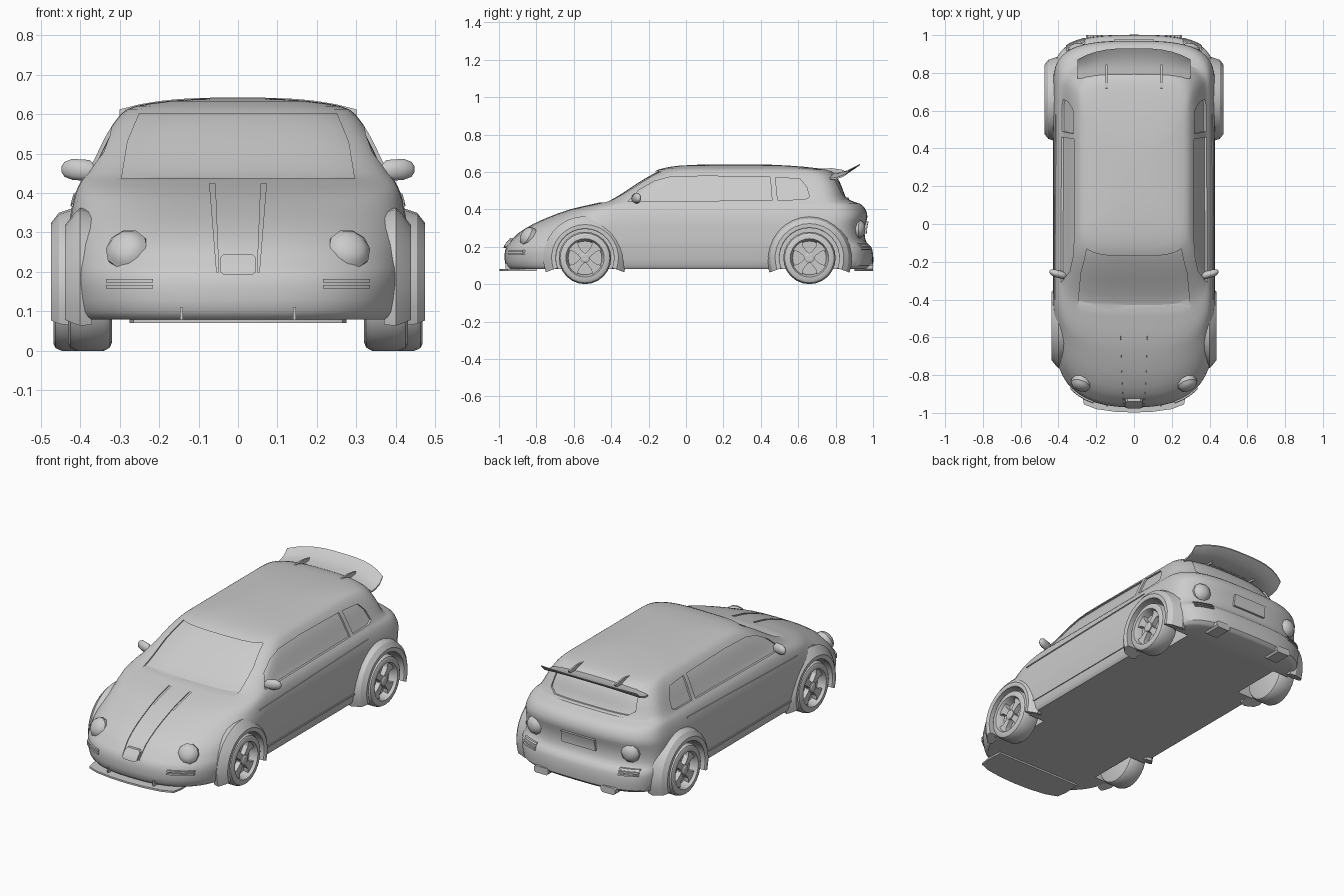
import bpy, bmesh
from math import sin, cos, pi, radians
from mathutils import Vector, Matrix
from mathutils.bvhtree import BVHTree

if "Cube" in bpy.data.objects:
    bpy.data.objects.remove(bpy.data.objects["Cube"])


def finish(bm, name, angle=30):
    bmesh.ops.remove_doubles(bm, verts=bm.verts, dist=1e-5)
    bmesh.ops.recalc_face_normals(bm, faces=bm.faces)
    me = bpy.data.meshes.new(name)
    bm.to_mesh(me)
    bm.free()
    ob = bpy.data.objects.new(name, me)
    bpy.context.collection.objects.link(ob)
    smooth(ob, angle)
    return ob


def smooth(ob, angle=30):
    bpy.ops.object.select_all(action='DESELECT')
    bpy.context.view_layer.objects.active = ob
    ob.select_set(True)
    bpy.ops.object.shade_smooth_by_angle(angle=radians(angle))


def loft(bm, rings, closed=False):
    """Skin a list of point loops; cap the ends unless the loft closes on itself."""
    vs = [[bm.verts.new(p) for p in r] for r in rings]
    n = len(vs[0])
    for i in range(len(vs) - (0 if closed else 1)):
        a, b = vs[i], vs[(i + 1) % len(vs)]
        for j in range(n):
            bm.faces.new((a[j], a[(j + 1) % n], b[(j + 1) % n], b[j]))
    if not closed:
        bm.faces.new(vs[0])
        bm.faces.new(vs[-1])


def prism(bm, axis, pts, a, b, mirror=True):
    """Extrude a 2D outline along an axis, optionally on both sides of the car."""
    make = {'x': lambda p, d: (d, p[0], p[1]), 'y': lambda p, d: (p[0], d, p[1]),
            'z': lambda p, d: (p[0], p[1], d)}[axis]
    for s in ((1, -1) if mirror else (1,)):
        loft(bm, [[Vector(make(p, d)) * Vector((1, 1, 1)).length / 3 ** .5 if s > 0 else
                   Vector((-make(p, d)[0], *make(p, d)[1:])) for p in pts] for d in (a, b)])


def boolean(ob, other, op):
    m = ob.modifiers.new(op, 'BOOLEAN')
    m.operation, m.solver, m.object = op, 'EXACT', other
    bpy.context.view_layer.objects.active = ob
    bpy.ops.object.modifier_apply(modifier=m.name)
    bpy.data.objects.remove(other)


# Body levels: z, front y, front curve depth, front squareness, rear y, rear depth, half width
LEVELS = [(.08, -.945, .40, 2.6, .975, .22, .400), (.10, -.965, .40, 2.6, 1.0, .22, .412),
          (.16, -.97, .40, 2.6, 1.0, .22, .422), (.20, -.96, .41, 2.6, .99, .22, .426),
          (.225, -.94, .42, 2.6, .965, .22, .428), (.27, -.90, .43, 2.6, .955, .22, .428),
          (.32, -.82, .43, 2.6, .96, .22, .427), (.36, -.73, .38, 2.6, .97, .22, .422),
          (.40, -.62, .28, 2.8, .96, .22, .412), (.43, -.49, .20, 3.2, .93, .20, .398),
          (.45, -.42, .18, 3.5, .875, .18, .382), (.50, -.335, .18, 3.5, .85, .16, .357),
          (.55, -.26, .18, 3.5, .83, .16, .332), (.60, -.175, .18, 3.5, .79, .16, .297),
          (.62, -.12, .18, 3.2, .70, .20, .26), (.633, -.04, .16, 3, .56, .18, .18),
          (.64, .1, .12, 3, .42, .12, .08)]


def outline(z, yf, df, n, yr, dr, w, m=12):
    half = []
    for i in range(m + 1):
        t = pi / 2 * i / m
        half.append((w * sin(t) ** (2 / n), yf + df * (1 - max(cos(t), 0) ** (2 / n))))
    half += [(w, yf + df + (yr - dr - yf - df) * k / 6) for k in range(1, 6)]
    for i in range(m, -1, -1):
        t = pi / 2 * i / m
        half.append((w * sin(t) ** (2 / 3), yr - dr * (1 - max(cos(t), 0) ** (2 / 3))))
    return [(x, y, z) for x, y in half] + [(-x, y, z) for x, y in half[-2:0:-1]]


def body_mesh(offset=0.0):
    rings = []
    for i in range(len(LEVELS) - 1):
        p = [LEVELS[min(max(i + k, 0), len(LEVELS) - 1)] for k in (-1, 0, 1, 2)]
        for t in (0, .5):
            rings.append([b + (.5 * t * (c - a + t * (2 * a - 5 * b + 4 * c - d + t * (3 * (b - c) + d - a))))
                          for a, b, c, d in zip(*p)])
    rings.append(LEVELS[-1])
    bm = bmesh.new()
    loft(bm, [outline(*r) for r in rings])
    bmesh.ops.recalc_face_normals(bm, faces=bm.faces)
    bm.normal_update()
    for v, nrm in [(v, v.normal.copy()) for v in bm.verts]:
        v.co += nrm * offset
    return bm


tmp = body_mesh()
TREE = BVHTree.FromBMesh(tmp)
tmp.free()


def on_body(x, z, front=True):
    s = -1 if front else 1
    loc, nrm, _, _ = TREE.ray_cast(Vector((x, 2 * s, z)), Vector((0, -s, 0)))
    return loc, nrm


def recess(ob, prisms, depth):
    bm = bmesh.new()
    for args in prisms:
        prism(bm, *args)
    cut = finish(bm, 'cutter')
    boolean(cut, finish(body_mesh(-depth), 'core'), 'DIFFERENCE')
    boolean(ob, cut, 'DIFFERENCE')


def raised(name, prisms, height):
    bm = bmesh.new()
    for args in prisms:
        prism(bm, *args)
    ob = finish(bm, name)
    boolean(ob, finish(body_mesh(height), 'shell'), 'INTERSECT')
    smooth(ob)


def rect(a0, a1, b0, b1):
    return [(a0, b0), (a1, b0), (a1, b1), (a0, b1)]


# Body shell with windows, intakes and wheel wells cut in
body = finish(body_mesh(), 'body')
side_glass = [(-.31, .442), (-.25, .505), (-.17, .55), (-.09, .572), (.1, .578), (.45, .572), (.46, .448)]
quarter_glass = [(.49, .45), (.478, .571), (.61, .562), (.645, .52), (.66, .465), (.63, .452)]
windscreen = [(-.295, .437), (.295, .437), (.28, .53), (.25, .602), (-.25, .602), (-.28, .53)]
rear_glass = [(-.23, .462), (.23, .462), (.265, .485), (.255, .57), (.235, .585), (-.235, .585), (-.255, .57), (-.265, .485)]
recess(body, [('x', side_glass, .2, .6), ('x', quarter_glass, .2, .6),
              ('y', windscreen, -1, .1, False), ('y', rear_glass, .6, 1.2, False)], .009)
recess(body, [('y', [(.072, .424), (.058, .424), (.049, .2), (.054, .2)], -1.2, -.4)], .005)
recess(body, [('y', [(-.19, .06), (.19, .06), (.172, .14), (.145, .165), (-.145, .165), (-.172, .14)], -1.2, -.8, False),
              ('y', [(.31, .085), (.375, .085), (.365, .145), (.31, .155)], -1.2, -.7)], .035)

WHEELS = [('front', -.54, .375, .155, .438), ('rear', .66, .412, .16, .474)]
bm = bmesh.new()
for _, wy, _, ri, _ in WHEELS:
    prism(bm, 'x', [(wy + ri * cos(2 * pi * k / 32), .14 + ri * sin(2 * pi * k / 32)) for k in range(32)], .3, .6)
boolean(body, finish(bm, 'wheel_well_cutter'), 'DIFFERENCE')
smooth(body)

# Wheels with four flared spokes, and arch flares
for label, wy, wx, ri, xo in WHEELS:
    for s, side in ((1, 'right'), (-1, 'left')):
        def ring(profile, a):
            return [(s * x, wy + r * cos(a), .14 + r * sin(a)) for r, x in profile]
        hw = .056
        tyre = [(.0, wx - hw), (.118, wx - hw), (.132, wx - .05), (.14, wx - .035), (.14, wx + .035),
                (.133, wx + .05), (.122, wx + hw), (.103, wx + hw), (.097, wx + .046), (.09, wx + .01), (.0, wx + .01)]
        bm = bmesh.new()
        loft(bm, [ring(tyre, 2 * pi * k / 24) for k in range(24)], True)
        finish(bm, f'{label}_{side}_tyre')

        bm = bmesh.new()
        for k in range(4):
            a = pi / 4 + k * pi / 2
            flat = [(.0, -.02), (.035, -.015), (.07, -.02), (.097, -.042), (.102, 0), (.097, .042), (.07, .02), (.035, .015), (.0, .02)]
            loft(bm, [[(s * x, wy + u * cos(a) - v * sin(a), .14 + u * sin(a) + v * cos(a)) for u, v in flat]
                      for x in (wx + .012, wx + .04)])
        loft(bm, [[(s * x, wy + r * cos(k * pi / 6), .14 + r * sin(k * pi / 6)) for k in range(12)]
                  for x, r in ((wx + .02, .028), (wx + .045, .028), (wx + .05, .02))])
        finish(bm, f'{label}_{side}_spokes')

        flare = [(ri, .37), (ri, xo - .004), (ri + .006, xo), (ri + .024, xo), (ri + .05, xo - .02), (ri + .068, .40), (ri + .06, .37)]
        bm = bmesh.new()
        loft(bm, [ring(flare, radians(-20 + 220 * k / 18)) for k in range(19)])
        finish(bm, f'{label}_{side}_arch_flare')

# Raised trim that follows the body surface
raised('front_slats', [('y', rect(.215, .335, z, z + .009), -1.1, -.78) for z in (.158, .173)], .009)
raised('side_crease', [('x', [(-.40, .366), (.58, .392), (.58, .399), (-.40, .374)], .39, .6)], .004)
raised('sill_trim', [('x', rect(-.34, .45, .135, .145), .39, .6)], .005)
raised('rear_vents', [('y', rect(.26, .36, z, z + .007), .85, 1.2) for z in (.182, .196, .21)], .008)
raised('rear_plate', [('y', rect(-.105, .105, .27, .335), .94, 1.2, False)], .012)
raised('nose_vent', [('y', [(-.045, .2), (-.035, .192), (.035, .192), (.045, .2), (.045, .236), (.035, .246),
                            (-.035, .246), (-.045, .236)], -1.2, -.88, False)], .013)

# Round lamps
for name, x, z, front, r in (('headlight', .282, .257, True, .049), ('tail_light', .30, .295, False, .046)):
    for s, side in ((1, 'right'), (-1, 'left')):
        loc, nrm = on_body(s * x, z, front)
        rot = (nrm + Vector((0, -.5 if front else .5, 0))).to_track_quat('Z', 'Y').to_matrix().to_4x4()
        base = Matrix.Translation(loc) @ rot
        bm = bmesh.new()
        loft(bm, [[base @ Vector((q * r * cos(k * pi / 5), q * r * sin(k * pi / 5), h)) for k in range(10)]
                  for q, h in ((1.12, -.03), (1.12, .004), (1, .01), (.9, .017), (.6, .026), (.25, .03))])
        finish(bm, f'{side}_{name}', 40)

# Front splitter plate and its struts
bm = bmesh.new()
edge = [(.27, -.80), (.275, -.90), (.265, -.955), (.2, -.98), (.1, -.994), (0, -.998)]
prism(bm, 'z', edge + [(-x, y) for x, y in edge[-2::-1]], .07, .08, False)
prism(bm, 'y', rect(.139, .147, .075, .11), -.965, -.88)
finish(bm, 'front_splitter')

# Door mirrors
for s, side in ((1, 'right'), (-1, 'left')):
    bm = bmesh.new()
    shape = [(.34, .003, .445), (.36, .012, .45), (.375, .02, .457), (.42, .02, .46), (.44, .014, .46), (.447, .006, .46)]
    loft(bm, [[(s * x, -.265 - (x - .4) * .25 * -1 + w * cos(k * pi / 5), z + w * 1.4 * sin(k * pi / 5))
               for k in range(10)] for x, w, z in shape])
    finish(bm, f'{side}_mirror', 50)

# Rear wing: curved blade with drooping tips, on two fins
bm = bmesh.new()
rings = []
for k in range(-6, 7):
    u = k / 6
    x, e = .30 * u, abs(u) ** 3
    y0, y1, drop = .775 - .005 * e, .93 - .06 * e, .03 * e
    section = [(0, .596), (.35, .600), (.7, .613), (1, .642), (1, .636), (.7, .604), (.35, .591), (0, .588)]
    rings.append([(x, y0 + (y1 - y0) * t, z - drop) for t, z in section])
loft(bm, rings)
finish(bm, 'rear_wing')
bm = bmesh.new()
prism(bm, 'x', [(.70, .60), (.72, .618), (.78, .62), (.845, .61), (.82, .575), (.77, .58)], .14, .15)
finish(bm, 'wing_fins')

# Exhaust tips under the rear bumper
bm = bmesh.new()
prism(bm, 'y', [(.165, .08), (.175, .07), (.245, .07), (.255, .08), (.255, .1), (.245, .108), (.175, .108), (.165, .1)], .9, 1.0)
finish(bm, 'exhaust_tips')
